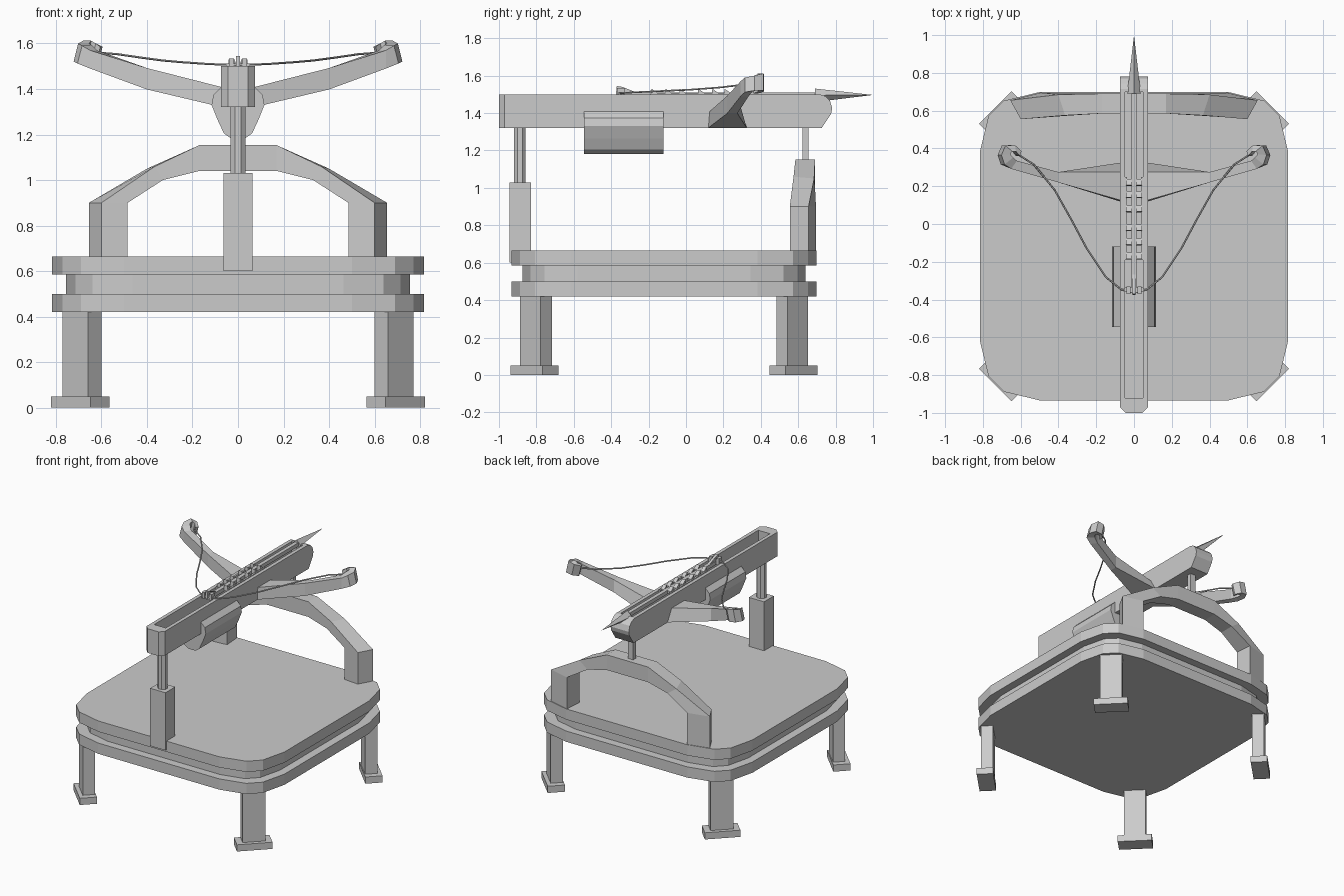
import bpy, bmesh, math
from mathutils import Matrix, Vector

if "Cube" in bpy.data.objects:
    bpy.data.objects.remove(bpy.data.objects["Cube"])

grey = bpy.data.materials.new("plain grey")
grey.diffuse_color = (0.6, 0.6, 0.6, 1)
grey.use_nodes = True
grey.node_tree.nodes["Principled BSDF"].inputs["Base Color"].default_value = grey.diffuse_color


def finish(name, bm):
    bmesh.ops.recalc_face_normals(bm, faces=bm.faces)
    me = bpy.data.meshes.new(name)
    bm.to_mesh(me)
    bm.free()
    me.materials.append(grey)
    ob = bpy.data.objects.new(name, me)
    bpy.context.collection.objects.link(ob)
    return ob


def loft(name, sections, mat=None):
    """Skin a row of equal-sized cross-sections and cap both ends."""
    bm = bmesh.new()
    rings = [[bm.verts.new(p) for p in s] for s in sections]
    n = len(rings[0])
    for a, b in zip(rings, rings[1:]):
        for i in range(n):
            j = (i + 1) % n
            bm.faces.new((a[i], a[j], b[j], b[i]))
    bm.faces.new(rings[0])
    bm.faces.new(rings[-1])
    if mat:
        bm.transform(mat)
    return finish(name, bm)


def prism_z(name, plan, z0, z1, mat=None):
    return loft(name, [[(x, y, z) for x, y in plan] for z in (z0, z1)], mat)


def box(name, x0, x1, y0, y1, z0, z1, mat=None):
    return prism_z(name, [(x0, y0), (x1, y0), (x1, y1), (x0, y1)], z0, z1, mat)


def flip(sections):
    return [[(-x, y, z) for x, y, z in s] for s in sections]


CY = -0.1175  # centre of the base in y

# stacked base plates with faceted corners
plan = []
q = [(0.5, 0.816), (0.69, 0.77), (0.77, 0.69), (0.816, 0.5)]
for _ in range(4):
    plan += q
    q = [(y, -x) for x, y in q]
for name, s, z0, z1 in (("lower_plate", 1, 0.42, 0.5),
                        ("middle_plate", 0.926, 0.5, 0.585),
                        ("upper_plate", 1, 0.585, 0.665)):
    prism_z(name, [(x * s, y * s + CY) for x, y in plan], z0, z1)

# diagonal legs and feet
for k in range(4):
    rot = Matrix.Translation((0, CY, 0)) @ Matrix.Rotation(math.radians(45 + 90 * k), 4, 'Z')
    r = 0.685 * math.sqrt(2)
    box("leg", r - 0.042, r + 0.042, -0.078, 0.078, 0.05, 0.43, rot)
    r = 0.693 * math.sqrt(2)
    box("foot", r - 0.059, r + 0.059, -0.122, 0.122, 0, 0.05, rot)

# rear post and its rod
box("rear_post", -0.063, 0.063, -0.945, -0.83, 0.6, 1.03)
octagon = [(0.036 * math.cos(math.pi / 8 + i * math.pi / 4),
            -0.888 + 0.033 * math.sin(math.pi / 8 + i * math.pi / 4)) for i in range(8)]
prism_z("rear_rod", octagon, 1.02, 1.33)

# front arch, one half mirrored to the other
foot = [(0.485, 0.565), (0.60, 0.555), (0.655, 0.655), (0.495, 0.695)]
half = [[(x, y, 0.66) for x, y in foot],
        [(x, y, 0.90) for x, y in foot],
        [(0.33, 0.575, 1.0), (0.365, 0.575, 1.06), (0.40, 0.685, 1.05), (0.33, 0.69, 1.0)],
        [(0.17, 0.585, 1.04), (0.17, 0.585, 1.153), (0.17, 0.69, 1.153), (0.17, 0.69, 1.04)]]
loft("front_arch", half + flip(half)[::-1])
box("front_rod", -0.022, 0.022, 0.622, 0.654, 1.14, 1.33)

# stock: side profile, chamfered rear corners, long groove on top
side = [(-1.0, 1.32), (0.725, 1.32), (0.775, 1.395), (0.782, 1.425),
        (0.77, 1.465), (0.745, 1.49), (0.715, 1.5), (-1.0, 1.5)]
stock = loft("stock", [[(x, y, z) for y, z in side] for x in (-0.075, 0.075)])
bm = bmesh.new()
bm.from_mesh(stock.data)
rear = [e for e in bm.edges if all(v.co.y < -0.99 for v in e.verts)
        and abs(e.verts[0].co.x - e.verts[1].co.x) < 0.01]
bmesh.ops.bevel(bm, geom=rear, offset=0.03, segments=1, affect='EDGES')
bm.to_mesh(stock.data)
bm.free()
cutter = box("groove_cutter", -0.048, 0.048, -0.92, 0.70, 1.40, 1.6)
mod = stock.modifiers.new("groove", 'BOOLEAN')
mod.operation = 'DIFFERENCE'
mod.solver = 'EXACT'
mod.object = cutter
bpy.context.view_layer.objects.active = stock
bpy.ops.object.modifier_apply(modifier="groove")
bpy.data.objects.remove(cutter)

# faceted housing slung under the stock
prof = [(0.075, 1.408), (0.108, 1.375), (0.116, 1.33), (0.09, 1.265), (0.062, 1.205), (0.03, 1.182)]
prof = prof + [(-x, z) for x, z in prof[::-1]]
# keep it clear of the groove by joining below the floor
ring = [p for p in prof]
ring = [(0.06, 1.39)] + ring + [(-0.06, 1.39)]
loft("under_housing", [[(x, y, z) for x, z in ring] for y in (-0.545, -0.12)])

# bow limbs with hooked tips: (outer x, y), (inner x, y), low z, high z
limb = [((0.40, 0.22), (0.40, 0.275), 1.398, 1.492),
        ((0.65, 0.292), (0.62, 0.335), 1.49, 1.57),
        ((0.705, 0.315), (0.66, 0.352), 1.512, 1.59),
        ((0.722, 0.365), (0.675, 0.37), 1.52, 1.60),
        ((0.70, 0.415), (0.665, 0.385), 1.522, 1.612),
        ((0.65, 0.418), (0.645, 0.385), 1.515, 1.60),
        ((0.615, 0.385), (0.625, 0.36), 1.505, 1.585)]
secs = [[(0.07, 0.118, 1.32), (0.07, 0.325, 1.32), (0.07, 0.275, 1.408), (0.07, 0.125, 1.408)]]
for i, (p, r, lo, hi) in enumerate(limb):
    lean = 0.02 if i > 1 else 0
    secs.append([(*p, lo), (*r, lo), (r[0] - lean, r[1], hi), (p[0] - lean, p[1], hi)])
loft("bow_limb_right", secs)
loft("bow_limb_left", flip(secs))

# bow string
pts = [(0.62, 0.372, 1.56), (0.53, 0.315, 1.553), (0.42, 0.18, 1.537), (0.33, 0.02, 1.525),
       (0.25, -0.13, 1.518), (0.15, -0.28, 1.511), (0.07, -0.345, 1.507)]
pts = pts + [(0, -0.365, 1.506)] + [(-x, y, z) for x, y, z in pts[::-1]]
path = [Vector(p) for p in pts]
rings = []
for i, p in enumerate(path):
    t = (path[min(i + 1, len(path) - 1)] - path[max(i - 1, 0)]).normalized()
    s = t.cross(Vector((0, 0, 1))).normalized()
    u = s.cross(t)
    rings.append([p + 0.005 * (math.cos(a) * s + math.sin(a) * u)
                  for a in (i * math.pi / 3 for i in range(6))])
loft("bow_string", rings)

# bolt: shaft and four-sided head
box("bolt_shaft", -0.014, 0.014, -0.36, 0.72, 1.483, 1.511)
bm = bmesh.new()
base = [bm.verts.new((x, 0.69, z)) for x, z in
        ((0.036, 1.495), (0, 1.531), (-0.036, 1.495), (0, 1.459))]
tip = bm.verts.new((0, 1.0, 1.497))
bm.faces.new(base)
for i in range(4):
    bm.faces.new((base[i], base[(i + 1) % 4], tip))
finish("bolt_head", bm)

# string catch
box("catch_bar", -0.05, 0.05, -0.36, -0.335, 1.485, 1.512)
for s in (-1, 1):
    box("catch_lug", s * 0.018, s * 0.04, -0.37, -0.33, 1.49, 1.535)
loft("catch_fin", [[(x, -0.375, 1.5), (x, -0.37, 1.545), (x, -0.34, 1.54), (x, -0.24, 1.5)]
                   for x in (-0.009, 0.009)])

# ratchet strips with slanted teeth along the groove
for s in (-1, 1):
    box("ratchet_strip", s * 0.036, s * 0.05, -0.19, 0.25, 1.47, 1.505)
    for y in (0.22, 0.155, 0.08, -0.02, -0.095, -0.17):
        loft("ratchet_tooth", [[(s * x, y - 0.018, 1.49), (s * x, y + 0.018, 1.49),
                                (s * x, y + 0.018, 1.508), (s * x, y - 0.014, 1.53)]
                               for x in (0.014, 0.042)])
